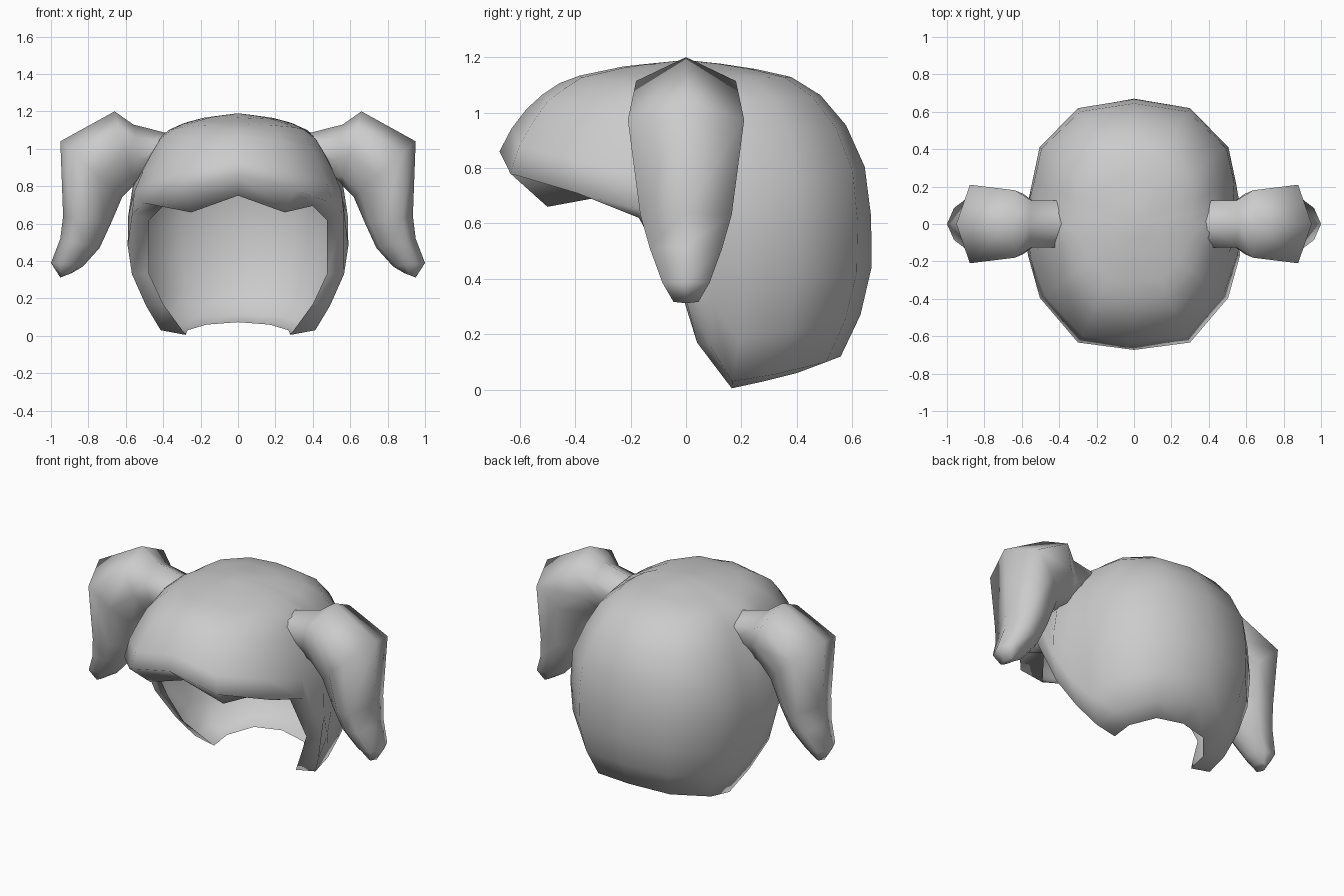
import bpy, bmesh, math
from mathutils import Vector

if "Cube" in bpy.data.objects:
    bpy.data.objects.remove(bpy.data.objects["Cube"])

hair = bpy.data.materials.new("hair grey")
hair.diffuse_color = (0.6, 0.6, 0.6, 1)
hair.use_nodes = True
hair.node_tree.nodes["Principled BSDF"].inputs["Base Color"].default_value = hair.diffuse_color


def make_object(name, bm, angle):
    bmesh.ops.remove_doubles(bm, verts=bm.verts, dist=0.0005)
    bmesh.ops.recalc_face_normals(bm, faces=bm.faces)
    # Open shells: make sure the topmost face points up
    top = max(bm.faces, key=lambda f: f.calc_center_median().z)
    if top.normal.z < 0:
        bmesh.ops.reverse_faces(bm, faces=bm.faces)
    me = bpy.data.meshes.new(name)
    bm.to_mesh(me)
    bm.free()
    me.materials.append(hair)
    ob = bpy.data.objects.new(name, me)
    bpy.context.collection.objects.link(ob)
    bpy.ops.object.select_all(action='DESELECT')
    ob.select_set(True)
    bpy.context.view_layer.objects.active = ob
    bpy.ops.object.shade_smooth_by_angle(angle=math.radians(angle))
    return ob


def loft(bm, loops, closed):
    """Bridge equal-length rows of points with faces."""
    rows = [[bm.verts.new(p) for p in lp] for lp in loops]
    n = len(rows[0])
    for a, b in zip(rows, rows[1:]):
        for i in range(n if closed else n - 1):
            j = (i + 1) % n
            bm.faces.new((a[i], a[j], b[j], b[i]))
    return rows


# Dome profile: relative radius, height
profile = [(0, 1.19), (.3, 1.168), (.57, 1.125), (.77, 1.04), (.91, .91), (.98, .77),
           (1, .6), (1, .44), (.94, .27), (.83, .115), (.75, .02)]
arc = [0]
for p, q in zip(profile, profile[1:]):
    arc.append(arc[-1] + math.dist(p, q))


def at_height(z):
    for i in range(len(profile) - 1):
        z0, z1 = profile[i][1], profile[i + 1][1]
        if z1 <= z <= z0:
            return arc[i] + (arc[i + 1] - arc[i]) * (z0 - z) / (z0 - z1)
    return arc[-1]


def at_arc(u):
    for i in range(len(profile) - 1):
        if u <= arc[i + 1] + 1e-6:
            f = (u - arc[i]) / (arc[i + 1] - arc[i])
            return Vector(profile[i]).lerp(Vector(profile[i + 1]), f)
    return Vector(profile[-1])


def bump(z, centre, reach):
    return max(0, 1 - abs(z - centre) / reach)


# Columns from forehead to nape: plan x, y, outer rim height, folded-in rim edge
columns = [
    (0, -.72, .86, (0, -.53, .75)),
    (.31, -.65, .78, (.25, -.5, .66)),
    (.51, -.40, .71, (.40, -.31, .695)),
    (.57, -.17, .65, (.475, -.17, .62)),
    (.59, 0, .33, (.475, -.01, .33)),
    (.57, .1, .16, (.40, .04, .17)),
    (.545, .22, .03, (.28, .165, .005)),
    (.505, .41, .055, (.27, .28, .03)),
    (.3, .62, .10, (.17, .40, .06)),
    (0, .67, .12, (0, .43, .073)),
]
ROWS = 10
strips = []
for x, y, rim_z, rim_edge in columns:
    end = at_height(rim_z)
    strip = []
    for k in range(ROWS + 1):
        s, z = at_arc(end * k / ROWS)
        # Crown is a little longer and the temples a little narrower
        strip.append(Vector((x * s * (1 - .05 * bump(z, .93, .18)),
                             y * s * (1 + .04 * bump(z, 1.12, .08)), z)))
    strips.append(strip + [Vector(rim_edge)])
# Second half mirrored, going back round to the forehead
mirrored = [[Vector((-p.x, p.y, p.z)) for p in st] for st in strips[-2::-1]]

bm = bmesh.new()
loft(bm, strips + mirrored, False)
make_object("hair_cap", bm, 120)

# Bunch cross-sections: inner x, z, outer x, z, half width
sections = [
    (.40, .85, .365, 1.08, .125), (.50, .82, .56, 1.13, .125),
    (.55, .81, .66, 1.2, .18), (.62, .74, .95, 1.04, .21),
    (.68, .60, .935, .64, .165), (.74, .47, .95, .52, .13),
    (.83, .37, 1.0, .39, .085), (.89, .335, .95, .312, .045),
]
# Half of the section outline: fraction across, relative width
outline = [(.1, .5), (.4, .9), (.78, 1)]


def side_bunch(name, side):
    ring_shape = [(0, 0)] + outline + [(1, 0)] + [(f, -k) for f, k in outline[::-1]]
    loops = [[(side * (ax + (bx - ax) * f), w * k, az + (bz - az) * f)
              for f, k in ring_shape] for ax, az, bx, bz, w in sections]
    bm = bmesh.new()
    rows = loft(bm, loops, True)
    bm.faces.new(rows[0])
    bm.faces.new(rows[-1])
    make_object(name, bm, 85)


side_bunch("right_hair_bunch", 1)
side_bunch("left_hair_bunch", -1)
